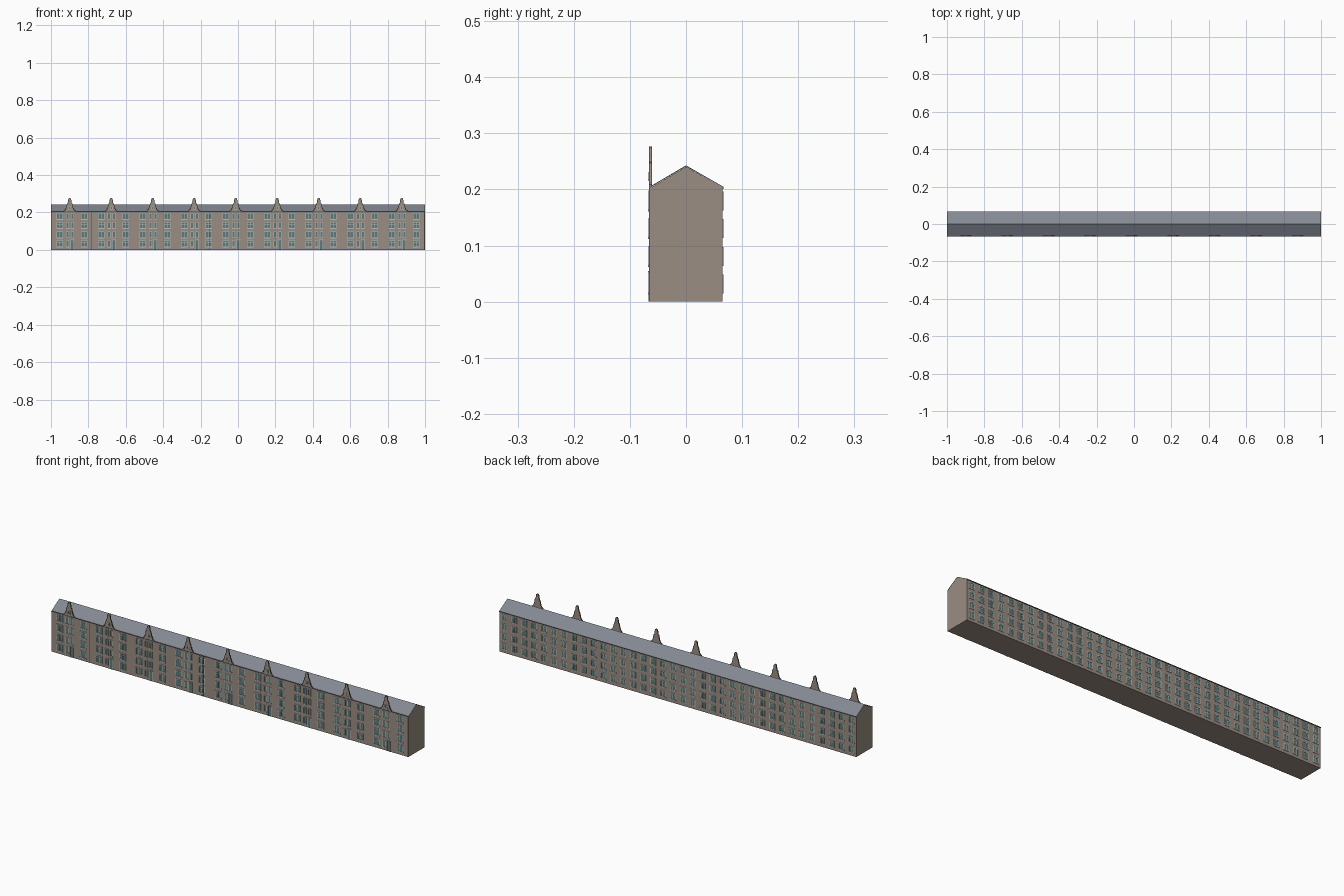
import bpy, bmesh

if "Cube" in bpy.data.objects:
    bpy.data.objects.remove(bpy.data.objects["Cube"])

FRONT, BACK = -0.065, 0.065
ROWS = [0.032, 0.081, 0.131, 0.180]
GABLES = [-0.9 + 0.2219 * i for i in range(9)]


def material(name, r, g, b):
    m = bpy.data.materials.new(name)
    m.diffuse_color = (r, g, b, 1)
    m.use_nodes = True
    m.node_tree.nodes["Principled BSDF"].inputs["Base Color"].default_value = m.diffuse_color
    return m


BRICK = material("brick", 0.33, 0.27, 0.23)
SLATE = material("slate", 0.23, 0.25, 0.29)
GLASS = material("glass", 0.10, 0.20, 0.21)
TRIM = material("trim", 0.50, 0.50, 0.46)
DARK = material("dark_metal", 0.07, 0.07, 0.07)


def finish(name, bm, mat):
    bmesh.ops.recalc_face_normals(bm, faces=bm.faces)
    me = bpy.data.meshes.new(name)
    bm.to_mesh(me)
    bm.free()
    me.materials.append(mat)
    ob = bpy.data.objects.new(name, me)
    bpy.context.collection.objects.link(ob)
    return ob


def box(bm, x0, x1, y0, y1, z0, z1):
    v = [bm.verts.new((x, y, z)) for x in (x0, x1) for y in (y0, y1) for z in (z0, z1)]
    for f in ((0, 1, 3, 2), (4, 6, 7, 5), (0, 4, 5, 1), (2, 3, 7, 6), (0, 2, 6, 4), (1, 5, 7, 3)):
        bm.faces.new([v[i] for i in f])


def prism(bm, pts, axis, a, b):
    # extrude a closed outline along x (outline in y,z) or y (outline in x,z)
    def place(p, t):
        return (t, p[0], p[1]) if axis == "x" else (p[0], t, p[1])
    lo = [bm.verts.new(place(p, a)) for p in pts]
    hi = [bm.verts.new(place(p, b)) for p in pts]
    n = len(pts)
    bm.faces.new(lo)
    bm.faces.new(hi[::-1])
    for i in range(n):
        bm.faces.new((lo[i], lo[(i + 1) % n], hi[(i + 1) % n], hi[i]))


# main block with pitched top
bm = bmesh.new()
prism(bm, [(-0.0615, 0), (BACK, 0), (BACK, 0.204), (0, 0.2405), (-0.0615, 0.204)], "x", -0.9995, 0.9995)
finish("main_block", bm, BRICK)

# thin front facing wall
bm = bmesh.new()
box(bm, -1, 1, FRONT, -0.061, 0, 0.205)
finish("front_wall", bm, BRICK)

# slate roof
bm = bmesh.new()
prism(bm, [(-0.063, 0.204), (0, 0.241), (0.0665, 0.203), (0.0665, 0.205), (0, 0.243), (-0.063, 0.206)], "x", -1, 1)
finish("roof", bm, SLATE)

# bell-shaped gables standing on the front wall
half = [(0.032, 0.2), (0.031, 0.209), (0.025, 0.213), (0.020, 0.222), (0.017, 0.234),
        (0.0145, 0.247), (0.011, 0.249), (0.009, 0.258), (0.0085, 0.266), (0.006, 0.274), (0.002, 0.277)]
bm = bmesh.new()
cap = bmesh.new()
for g in GABLES:
    prism(bm, [(g + x, z) for x, z in half] + [(g - x, z) for x, z in half[::-1]], "y", FRONT, -0.0615)
    # dark coping along each gable edge
    for s in (-1, 1):
        edge = [(g + s * x, z) for x, z in half[1:]]
        inner = [(g + s * max(x - 0.0018, 0.0005), z - 0.0015) for x, z in half[:0:-1]]
        prism(cap, edge + inner, "y", FRONT - 0.0008, -0.061)
finish("gables", bm, BRICK)
finish("gable_coping", cap, DARK)

# windows: frame bars and glass collected in shared meshes
frames, panes = bmesh.new(), bmesh.new()


def window(x, z, w, h, y, side, bars=1, depth=0.002, t=0.003):
    def part(b, x0, x1, z0, z1, d):
        box(b, x0, x1, *sorted((y - side * 0.0005, y + side * d)), z0, z1)
    l, r, b, u = x - w / 2, x + w / 2, z - h / 2, z + h / 2
    part(panes, l + t * 0.5, r - t * 0.5, b + t * 0.5, u - t * 0.5, depth * 0.3)
    part(frames, l, l + t, b, u, depth)
    part(frames, r - t, r, b, u, depth)
    part(frames, l + t, r - t, u - t, u, depth)
    part(frames, l - 0.001, r + 0.001, b - 0.001, b + t, depth * 1.4)
    for i in range(bars):
        c = l + w * (i + 1) / (bars + 1)
        part(frames, c - 0.0008, c + 0.0008, b + t, u - t, depth * 0.7)
    if bars:
        part(frames, l + t, r - t, z + h * 0.17, z + h * 0.17 + 0.0015, depth * 0.7)


for g in GABLES:
    for i, z in enumerate(ROWS):
        # wide room windows either side of the stair bay
        for dx in (-0.053, 0.078):
            window(g + dx, z, 0.034, 0.036, FRONT, -1)
        # narrow stair bay windows
        window(g - 0.011, z, 0.016, 0.034, FRONT, -1, 0, t=0.0025)
        if i:
            window(g + 0.014, z, 0.016, 0.034, FRONT, -1, 0, t=0.0025)
    # small attic light in the gable
    window(g, 0.224, 0.012, 0.014, FRONT, -1, 0, t=0.002)

# rear window grid
for i in range(36):
    for z in ROWS:
        window(-1 + (i + 0.5) / 18, z, 0.03, 0.033, BACK, 1, depth=0.0014)
finish("window_frames", frames, TRIM)
finish("window_glass", panes, GLASS)

# entrance doors with surround and hood
doors, hoods = bmesh.new(), bmesh.new()
for g in GABLES:
    x = g + 0.014
    box(doors, x - 0.007, x + 0.007, FRONT - 0.001, FRONT + 0.001, 0, 0.049)
    for s in (-1, 1):
        box(hoods, x + s * 0.0085 - 0.0012, x + s * 0.0085 + 0.0012, FRONT - 0.002, FRONT + 0.001, 0, 0.052)
    box(hoods, x - 0.011, x + 0.011, FRONT - 0.003, FRONT + 0.001, 0.052, 0.0545)
finish("doors", doors, GLASS)
finish("door_surrounds", hoods, TRIM)

# downpipe joint, eaves gutter strips
bm = bmesh.new()
for x in (-0.785, -0.15, 0.996):
    box(bm, x - 0.0015, x + 0.0015, FRONT - 0.001, FRONT + 0.001, 0, 0.205)
box(bm, -1, 1, BACK, BACK + 0.0018, 0.201, 0.205)
box(bm, -1, 1, FRONT - 0.0008, FRONT + 0.001, 0.2025, 0.2055)
finish("gutters_and_downpipes", bm, DARK)
